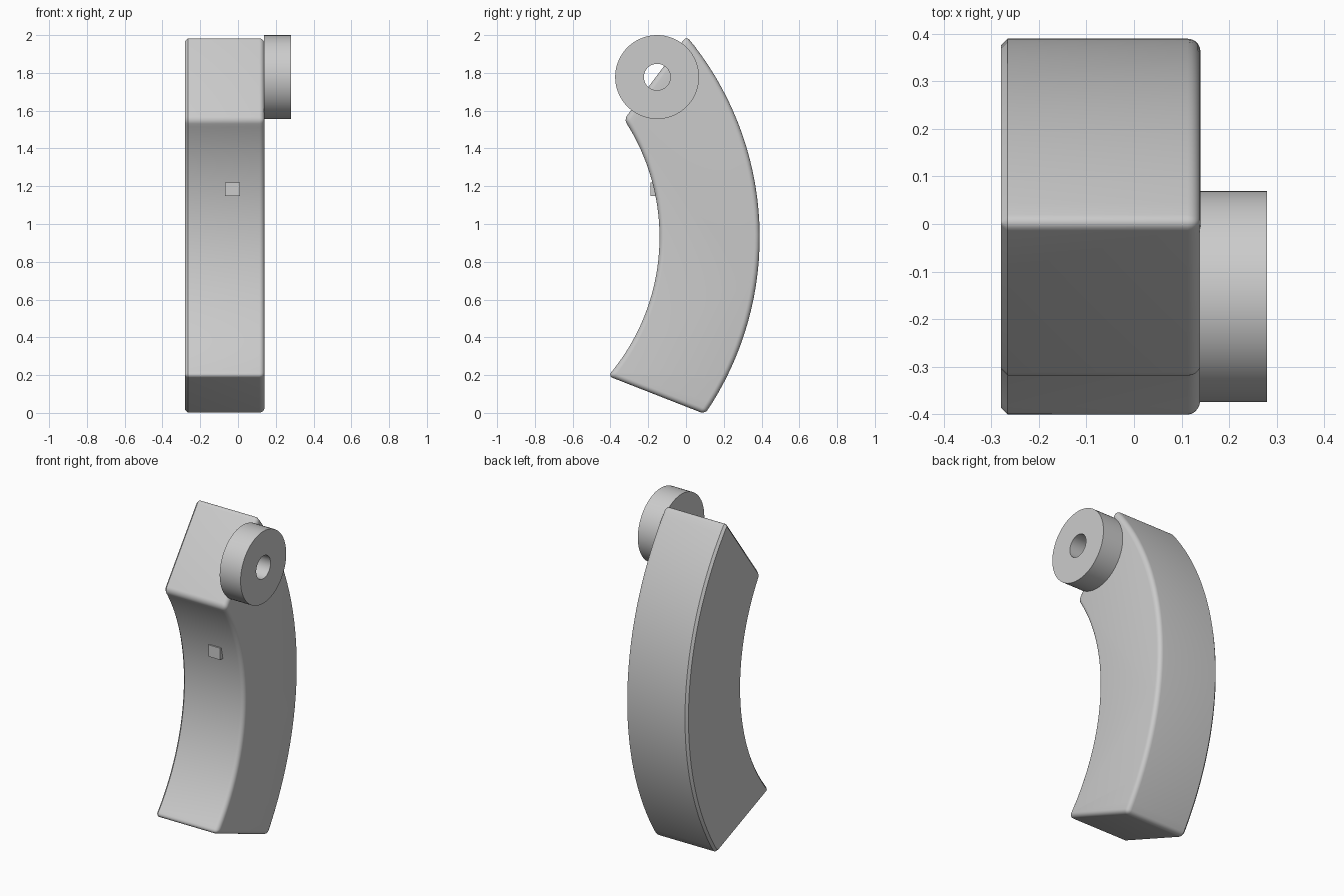
import bpy, bmesh, math

cube = bpy.data.objects.get("Cube")
if cube:
    bpy.data.objects.remove(cube, do_unlink=True)

grey = bpy.data.materials.new("light grey")
grey.use_nodes = True
colour = (0.6, 0.6, 0.6, 1)
grey.diffuse_color = colour
grey.node_tree.nodes["Principled BSDF"].inputs["Base Color"].default_value = colour

LEFT, RIGHT = 0.14, -0.28        # body side planes in x
CY, CZ = -1.267, 0.93            # shared centre of both arcs
R_OUT, R_IN = 1.657, 1.127


def finish(bm, name, angle=30):
    bmesh.ops.recalc_face_normals(bm, faces=bm.faces)
    mesh = bpy.data.meshes.new(name)
    bm.to_mesh(mesh)
    bm.free()
    mesh.materials.append(grey)
    obj = bpy.data.objects.new(name, mesh)
    bpy.context.collection.objects.link(obj)
    bpy.ops.object.select_all(action='DESELECT')
    obj.select_set(True)
    bpy.context.view_layer.objects.active = obj
    bpy.ops.object.shade_smooth_by_angle(angle=math.radians(angle))
    return obj


def arc(radius, z_start, z_end, steps=32):
    a = math.asin((z_start - CZ) / radius)
    b = math.asin((z_end - CZ) / radius)
    angles = [a + (b - a) * i / steps for i in range(steps + 1)]
    return [(CY + radius * math.cos(t), CZ + radius * math.sin(t)) for t in angles]


# Curved body: outer arc up, inner arc down, extruded sideways
outer = arc(R_OUT, -0.006, 1.995)
inner = arc(R_IN, 1.553, 0.195)
outline = outer + inner
corners = [outer[0], outer[-1], inner[0], inner[-1]]
bm = bmesh.new()
face = bm.faces.new([bm.verts.new((RIGHT, y, z)) for y, z in outline])
side = bmesh.ops.extrude_face_region(bm, geom=[face], use_keep_orig=True)["geom"]
for v in side:
    if isinstance(v, bmesh.types.BMVert):
        v.co.x = LEFT
bmesh.ops.recalc_face_normals(bm, faces=bm.faces)


def on_plane(edge, x):
    return all(abs(v.co.x - x) < 1e-4 for v in edge.verts)


def is_corner(edge):
    a, b = (v.co for v in edge.verts)
    return abs(a.x - b.x) > 0.1 and any(
        math.hypot(a.y - y, a.z - z) < 1e-4 for y, z in corners)


# Rounded end corners and left rim, flat chamfer on the right rim
rounded = [e for e in bm.edges if on_plane(e, LEFT) or is_corner(e)]
bmesh.ops.bevel(bm, geom=rounded, offset=0.027, offset_type='OFFSET',
                segments=5, profile=0.5, affect='EDGES', clamp_overlap=False)
rim = [e for e in bm.edges if on_plane(e, RIGHT)]
bmesh.ops.bevel(bm, geom=rim, offset=0.014, offset_type='OFFSET',
                segments=1, profile=0.5, affect='EDGES', clamp_overlap=False)
finish(bm, "curved_body")

# Pivot ring: rectangular section spun about the x axis
bm = bmesh.new()
PY, PZ = -0.153, 1.778
section = [(0.138, 0.07), (0.28, 0.07), (0.28, 0.222), (0.138, 0.222)]
loop = [bm.verts.new((x, PY, PZ + r)) for x, r in section]
edges = [bm.edges.new((loop[i], loop[(i + 1) % 4])) for i in range(4)]
bmesh.ops.spin(bm, geom=loop + edges, cent=(0, PY, PZ), axis=(1, 0, 0),
               angle=math.tau, steps=72, use_merge=True)
bmesh.ops.remove_doubles(bm, verts=bm.verts, dist=1e-4)
finish(bm, "pivot_ring")

# Small tab on the inner curve
bm = bmesh.new()
bmesh.ops.create_cube(bm, size=1)
bmesh.ops.scale(bm, vec=(0.08, 0.087, 0.072), verts=bm.verts)
bmesh.ops.translate(bm, vec=(-0.03, -0.1435, 1.184), verts=bm.verts)
finish(bm, "inner_tab")
